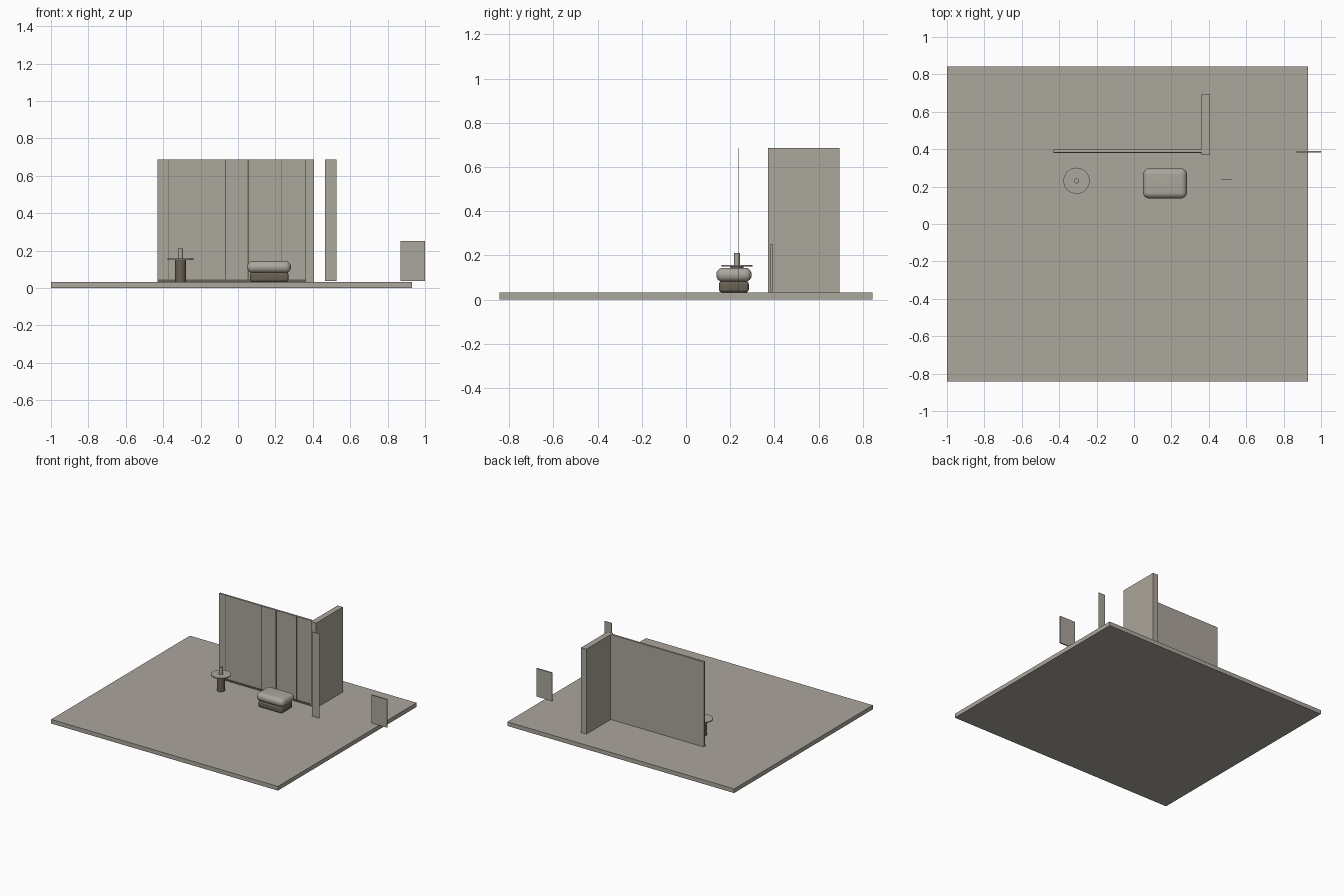
import bpy, math

if "Cube" in bpy.data.objects:
    bpy.data.objects.remove(bpy.data.objects["Cube"])


def material(name, rgb):
    m = bpy.data.materials.new(name)
    m.diffuse_color = (*rgb, 1)
    m.use_nodes = True
    m.node_tree.nodes["Principled BSDF"].inputs["Base Color"].default_value = m.diffuse_color
    return m


STONE = material("warm_grey", (0.41, 0.385, 0.335))
DARK = material("dark_brown", (0.14, 0.118, 0.088))


def finish(obj, name, mat):
    obj.name = name
    obj.data.materials.append(mat)
    return obj


def box(name, x, y, z, mat=STONE, bevel=0, corner=0):
    """Box from (min, max) ranges; corner rounds the plan, bevel rounds all edges."""
    rng = (x, y, z)
    bpy.ops.mesh.primitive_cube_add(size=1, location=[sum(r) / 2 for r in rng])
    o = bpy.context.object
    o.scale = [r[1] - r[0] for r in rng]
    bpy.ops.object.transform_apply(location=False, rotation=False, scale=True)
    finish(o, name, mat)
    if bevel:
        b = o.modifiers.new("round", "BEVEL")
        b.width, b.segments, b.limit_method = bevel, 8, "ANGLE"
        bpy.ops.object.modifier_apply(modifier="round")
        bpy.ops.object.shade_smooth_by_angle(angle=math.radians(35))
    return o


def cylinder(name, x, y, r, z, mat=STONE):
    bpy.ops.mesh.primitive_cylinder_add(vertices=32, radius=r, depth=z[1] - z[0],
                                        location=(x, y, sum(z) / 2))
    o = finish(bpy.context.object, name, mat)
    bpy.ops.object.shade_smooth_by_angle(angle=math.radians(35))
    return o


TOP = 0.032     # floor top
WALL = 0.686    # wall top

# floor and walls
box("floor", (-1, 0.93), (-0.843, 0.843), (0, TOP))
box("back_wall", (-0.43, 0.362), (0.383, 0.398), (TOP, WALL))
box("side_wall", (0.362, 0.407), (0.37, 0.694), (TOP, WALL))

# trim on the back wall: skirting and thin panel joints
box("skirting", (-0.43, 0.362), (0.379, 0.383), (TOP, 0.044), DARK)
for i, x in enumerate((-0.37, -0.066, 0.055, 0.231)):
    w = 0.003 if i in (1, 2) else 0.0015
    box(f"panel_joint_{i + 1}", (x - w, x + w), (0.381, 0.383), (0.044, WALL), DARK)

# free-standing thin panels
box("tall_panel", (0.465, 0.526), (0.238, 0.240), (0.036, WALL))
box("low_panel", (0.868, 1.0), (0.381, 0.391), (0.036, 0.252))

# padded stool: dark base with a pillow seat
box("stool_base", (0.064, 0.27), (0.149, 0.284), (TOP, 0.084), DARK, bevel=0.015)
box("stool_cushion", (0.049, 0.283), (0.137, 0.297), (0.08, 0.144), bevel=0.031)

# round side table with a small cup
TX, TY = -0.307, 0.231
cylinder("table_post", TX, TY, 0.029, (TOP, 0.15), DARK)
cylinder("table_top", TX, TY, 0.07, (0.15, 0.157))
cylinder("cup", TX, TY, 0.014, (0.157, 0.211))
